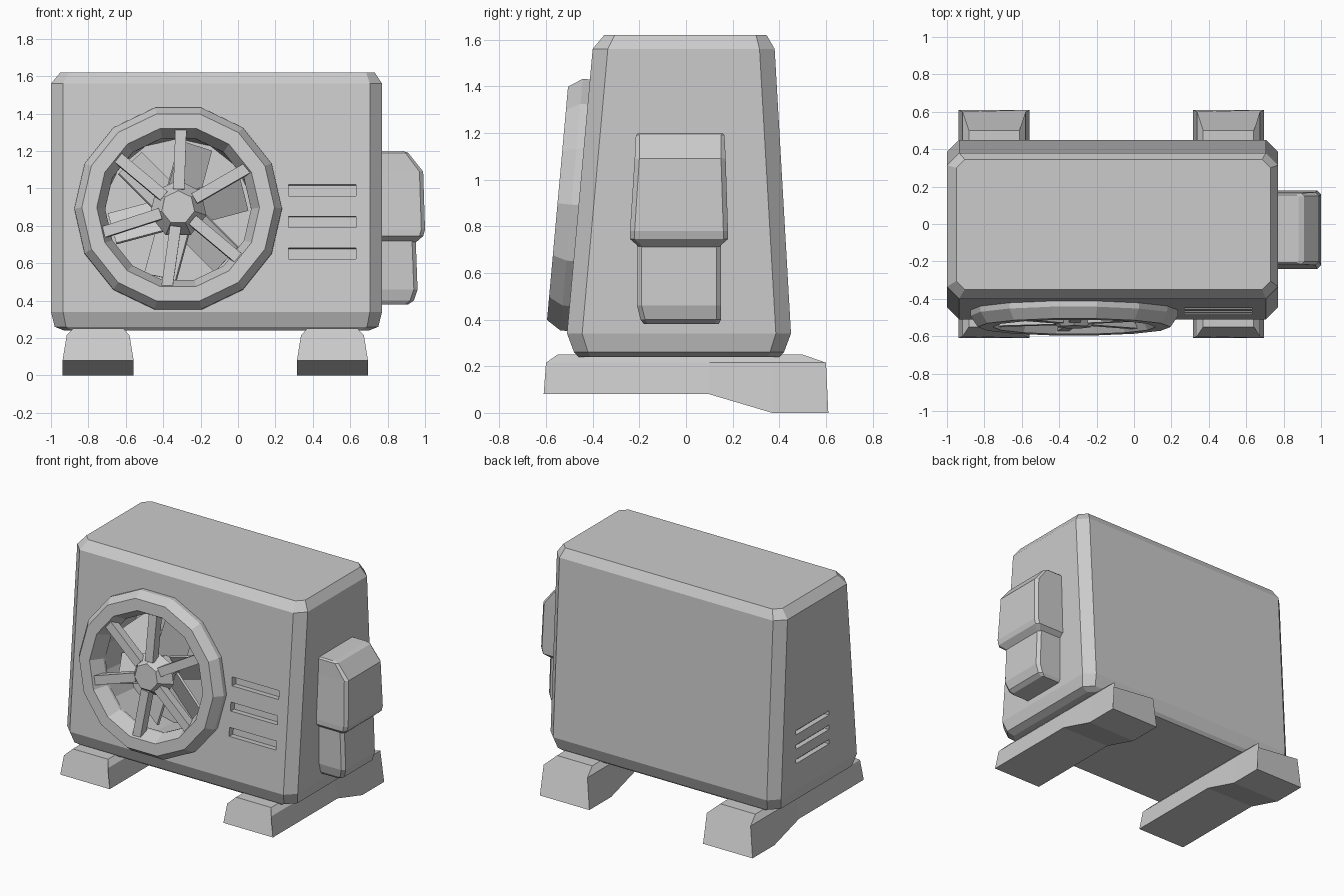
import bpy, bmesh, math
from mathutils import Matrix, Vector

if "Cube" in bpy.data.objects:
    bpy.data.objects.remove(bpy.data.objects["Cube"])


def make(name, bm, matrix=None):
    if matrix:
        bm.transform(matrix)
    bmesh.ops.recalc_face_normals(bm, faces=bm.faces[:])
    me = bpy.data.meshes.new(name)
    bm.to_mesh(me)
    bm.free()
    ob = bpy.data.objects.new(name, me)
    bpy.context.collection.objects.link(ob)
    return ob


def skin(bm, rings, caps=True, closed=False):
    """Bridge equal-length point rings with quads."""
    vs = [[bm.verts.new(p) for p in r] for r in rings]
    n = len(vs[0])
    pairs = list(zip(vs, vs[1:])) + ([(vs[-1], vs[0])] if closed else [])
    for a, b in pairs:
        for i in range(n):
            j = (i + 1) % n
            bm.faces.new((a[i], a[j], b[j], b[i]))
    if caps:
        bm.faces.new(vs[0])
        bm.faces.new(vs[-1])


def stack(name, levels):
    """Loft chamfered rectangles: (z, x0, x1, y0, y1, chamfer)."""
    bm = bmesh.new()
    skin(bm, [[(x0 + c, y0, z), (x1 - c, y0, z), (x1, y0 + c, z), (x1, y1 - c, z),
               (x1 - c, y1, z), (x0 + c, y1, z), (x0, y1 - c, z), (x0, y0 + c, z)]
              for z, x0, x1, y0, y1, c in levels])
    return make(name, bm)


def add_box(bm, center, size, rot=Matrix()):
    m = Matrix.Translation(center) @ rot @ Matrix.Diagonal((*size, 1))
    bmesh.ops.create_cube(bm, size=1, matrix=m)


def lathe(bm, profile, n):
    skin(bm, [[(r * math.cos(2 * math.pi * i / n), r * math.sin(2 * math.pi * i / n), h)
               for i in range(n)] for r, h in profile], caps=False, closed=True)


# frame lying on the sloping front panel, centred on the fan
a = math.atan(0.09)
c, s = math.cos(a), math.sin(a)
FRONT = Matrix(((1, 0, 0, -0.32), (0, s, -c, -0.461), (0, c, s, 0.89), (0, 0, 0, 1)))
SIDES = 14

# tapered cabinet
body = stack("cabinet", [
    (0.24, -0.93, 0.70, -0.46, 0.40, 0.05),
    (0.26, -0.98, 0.75, -0.48, 0.42, 0.06),
    (0.34, -1.00, 0.77, -0.51, 0.45, 0.065),
    (1.56, -1.00, 0.77, -0.40, 0.38, 0.065),
    (1.62, -0.95, 0.73, -0.35, 0.345, 0.045)])

# fan well, front vents and left side vents cut from the cabinet
bm = bmesh.new()
bmesh.ops.create_cone(bm, cap_ends=True, segments=SIDES, radius1=0.40, radius2=0.40,
                      depth=0.4, matrix=Matrix.Translation((0, 0, -0.05)))
for z in (0.99, 0.82, 0.65):
    add_box(bm, (0.77, z - 0.89, 0), (0.36, 0.06, 0.09))
bm.transform(FRONT)
for z in (0.74, 0.64, 0.54):
    add_box(bm, (-1.0, 0.04, z), (0.07, 0.36, 0.03))
cutter = make("vent_cutter", bm)
mod = body.modifiers.new("vents", "BOOLEAN")
mod.operation, mod.solver, mod.object = "DIFFERENCE", "EXACT", cutter
bpy.context.view_layer.objects.active = body
bpy.ops.object.modifier_apply(modifier="vents")
bpy.data.objects.remove(cutter)

# fan surround
bm = bmesh.new()
lathe(bm, [(0.555, -0.02), (0.555, 0.03), (0.515, 0.09), (0.435, 0.09),
           (0.39, 0.0), (0.39, -0.02)], SIDES)
make("fan_ring", bm, FRONT)

# guard spokes
bm = bmesh.new()
for deg in (88, 30, -40, -98, 198, 140):
    rot = Matrix.Rotation(math.radians(deg), 4, "Z")
    add_box(bm, rot @ Vector((0.265, 0, 0.045)), (0.33, 0.06, 0.06), rot)
make("guard_spokes", bm, FRONT)

# central hub
bm = bmesh.new()
bmesh.ops.create_cone(bm, cap_ends=True, segments=7, radius1=0.155, radius2=0.09,
                      depth=0.09, matrix=Matrix.Translation((0, 0, 0.045)))
make("guard_hub", bm, FRONT)

# pitched fan blades on a short axle
bm = bmesh.new()
bmesh.ops.create_cone(bm, cap_ends=True, segments=8, radius1=0.09, radius2=0.09,
                      depth=0.27, matrix=Matrix.Translation((0, 0, -0.125)))
for i in range(6):
    rot = Matrix.Rotation(math.radians(60 * i + 15), 4, "Z")
    add_box(bm, rot @ Vector((0.22, 0, -0.14)), (0.29, 0.20, 0.015),
            rot @ Matrix.Rotation(math.radians(30), 4, "X"))
make("fan_blades", bm, FRONT)

# valve cover on the right side
stack("valve_cover_upper", [
    (0.71, 0.70, 0.95, -0.20, 0.14, 0.015),
    (0.745, 0.70, 0.99, -0.24, 0.18, 0.02),
    (0.78, 0.70, 1.00, -0.24, 0.18, 0.02),
    (1.09, 0.70, 0.99, -0.22, 0.17, 0.02),
    (1.19, 0.70, 0.91, -0.215, 0.165, 0.015),
    (1.20, 0.70, 0.88, -0.205, 0.155, 0.01)])
stack("valve_cover_lower", [
    (0.38, 0.70, 0.91, -0.18, 0.14, 0.015),
    (0.40, 0.70, 0.94, -0.195, 0.15, 0.02),
    (0.46, 0.70, 0.96, -0.21, 0.15, 0.02),
    (0.73, 0.70, 0.95, -0.21, 0.15, 0.02)])

# long feet: (y at base, y at shoulder, y at top, base z)
for name, x in (("left_foot", -0.748), ("right_foot", 0.505)):
    bm = bmesh.new()
    rings = []
    for yb, ys, yt, zb in ((-0.61, -0.60, -0.55, 0.08), (0.10, 0.10, 0.10, 0.08),
                           (0.37, 0.37, 0.37, 0.0), (0.61, 0.60, 0.50, 0.0)):
        rings.append([(x - 0.19, yb, zb), (x + 0.19, yb, zb), (x + 0.168, ys, 0.215),
                      (x + 0.135, yt, 0.25), (x - 0.135, yt, 0.25), (x - 0.168, ys, 0.215)])
    skin(bm, rings)
    make(name, bm)
